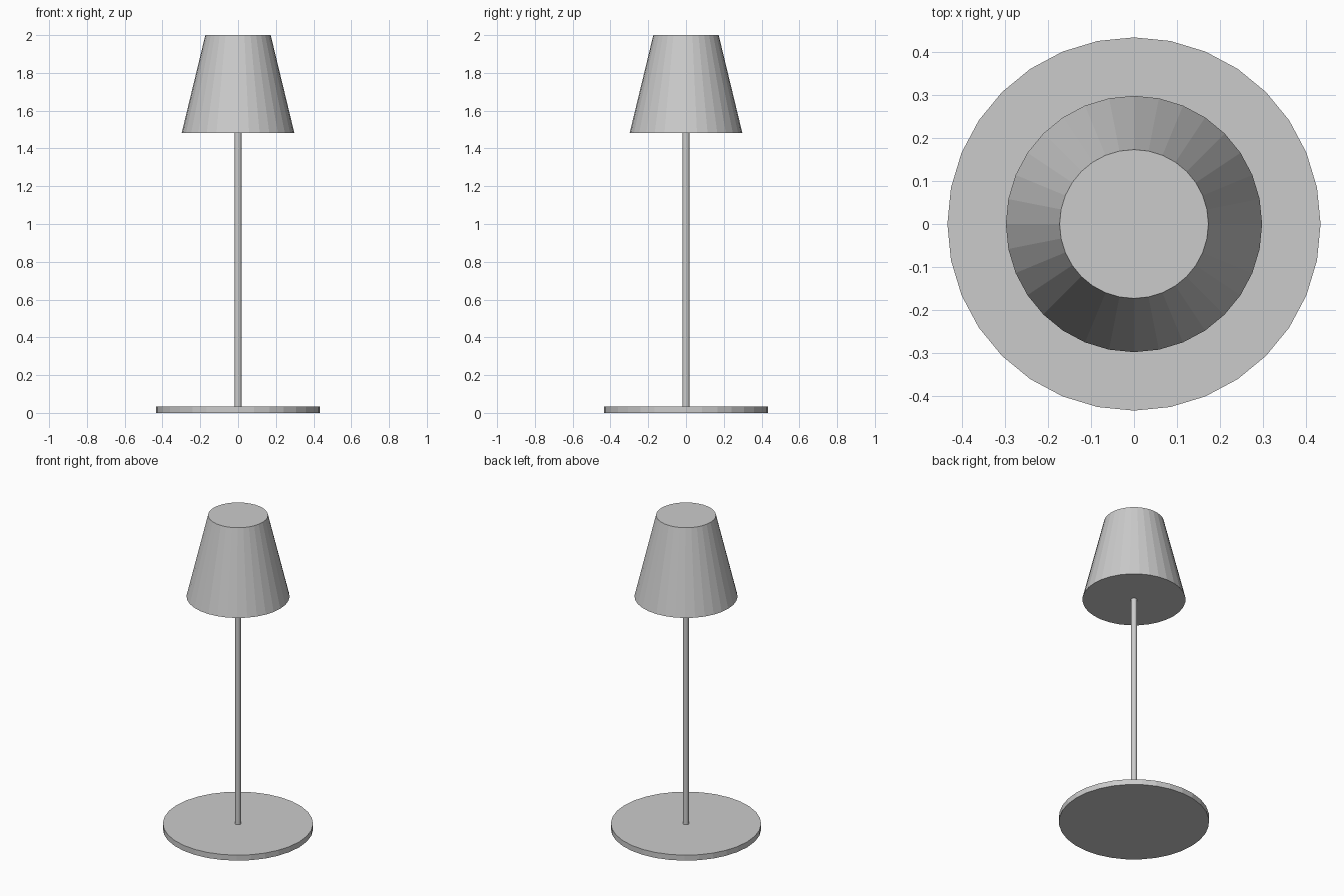
import bpy

if "Cube" in bpy.data.objects:
    bpy.data.objects.remove(bpy.data.objects["Cube"])

SIDES = 32


def tapered(name, r_bottom, r_top, z0, z1):
    """Closed flat-shaded round part standing between two heights."""
    bpy.ops.mesh.primitive_cone_add(
        vertices=SIDES, radius1=r_bottom, radius2=r_top, depth=z1 - z0,
        location=(0, 0, (z0 + z1) / 2))
    obj = bpy.context.object
    obj.name = name
    obj.data.name = name
    return obj


# Flat round foot
tapered("base", 0.434, 0.434, 0.0, 0.035)

# Thin upright, running from the foot into the shade
tapered("pole", 0.018, 0.018, 0.03, 1.49)

# Closed tapered shade
tapered("shade", 0.298, 0.173, 1.483, 2.0)
